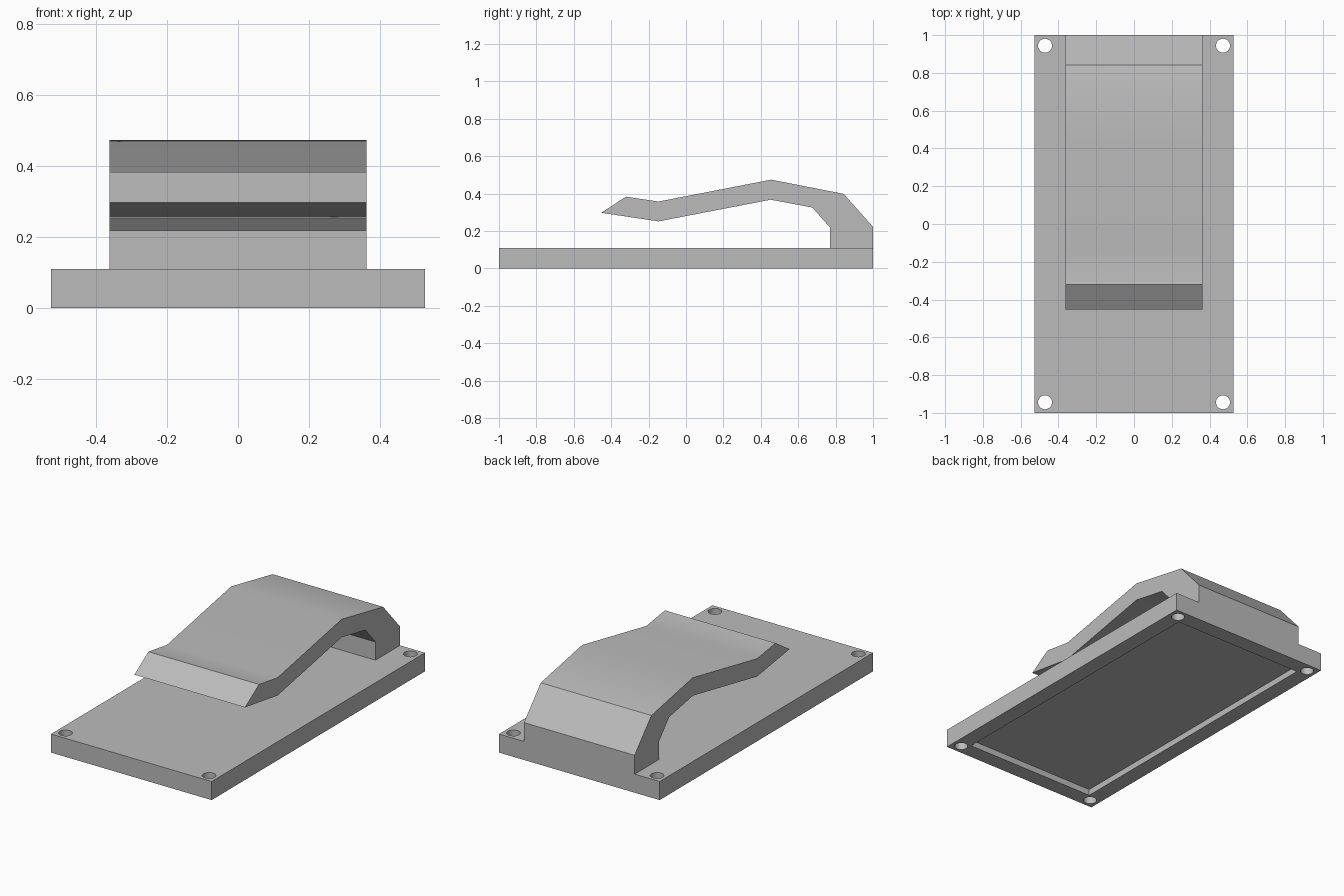
import bpy
import bmesh
import math

HALF_W, HALF_L, BASE_H = 0.527, 1.0, 0.11
CLIP_HALF_W = 0.363
RECESS_INSET, RECESS_DEPTH = 0.096, 0.037
HOLE_INSET, HOLE_R = 0.056, 0.037

cube = bpy.data.objects.get("Cube")
if cube:
    bpy.data.objects.remove(cube, do_unlink=True)

# Single grey plastic
grey = bpy.data.materials.new("plain_grey")
grey.use_nodes = True
grey.diffuse_color = (0.5, 0.5, 0.5, 1)
grey.node_tree.nodes["Principled BSDF"].inputs["Base Color"].default_value = (0.5, 0.5, 0.5, 1)


def box(name, half_x, half_y, z0, z1):
    bpy.ops.mesh.primitive_cube_add(size=1, location=(0, 0, (z0 + z1) / 2))
    ob = bpy.context.object
    ob.name = name
    ob.scale = (2 * half_x, 2 * half_y, z1 - z0)
    bpy.ops.object.transform_apply(location=True, rotation=False, scale=True)
    return ob


def cut(target, cutter):
    mod = target.modifiers.new("cut", "BOOLEAN")
    mod.operation = "DIFFERENCE"
    mod.solver = "EXACT"
    mod.object = cutter
    bpy.context.view_layer.objects.active = target
    bpy.ops.object.modifier_apply(modifier=mod.name)
    bpy.data.objects.remove(cutter, do_unlink=True)


def finish(ob, angle):
    ob.data.materials.clear()
    ob.data.materials.append(grey)
    bpy.ops.object.select_all(action="DESELECT")
    ob.select_set(True)
    bpy.context.view_layer.objects.active = ob
    bpy.ops.object.shade_smooth_by_angle(angle=math.radians(angle))


# Base plate with a shallow recess underneath and four corner holes
base = box("base_plate", HALF_W, HALF_L, 0, BASE_H)
cut(base, box("recess_cutter", HALF_W - RECESS_INSET, HALF_L - RECESS_INSET,
              -0.1, RECESS_DEPTH))
for sx in (-1, 1):
    for sy in (-1, 1):
        bpy.ops.mesh.primitive_cylinder_add(
            vertices=32, radius=HOLE_R, depth=0.5,
            location=(sx * (HALF_W - HOLE_INSET), sy * (HALF_L - HOLE_INSET), 0.05))
        cut(base, bpy.context.object)
finish(base, 30)

# Bent spring clip: side profile (y, z) extruded across the width
profile = [(1, BASE_H), (1, 0.222), (0.843, 0.398), (0.455, 0.474),
           (-0.147, 0.357), (-0.321, 0.383), (-0.453, 0.297),
           (-0.147, 0.251), (0.453, 0.367), (0.676, 0.325),
           (0.77, 0.218), (0.77, BASE_H)]
bm = bmesh.new()
side = bm.faces.new([bm.verts.new((-CLIP_HALF_W, y, z)) for y, z in profile])
ext = bmesh.ops.extrude_face_region(bm, geom=[side], use_keep_orig=True)
moved = [g for g in ext["geom"] if isinstance(g, bmesh.types.BMVert)]
bmesh.ops.translate(bm, vec=(2 * CLIP_HALF_W, 0, 0), verts=moved)
bmesh.ops.recalc_face_normals(bm, faces=bm.faces)
mesh = bpy.data.meshes.new("spring_clip")
bm.to_mesh(mesh)
bm.free()
clip = bpy.data.objects.new("spring_clip", mesh)
bpy.context.collection.objects.link(clip)
finish(clip, 30)
